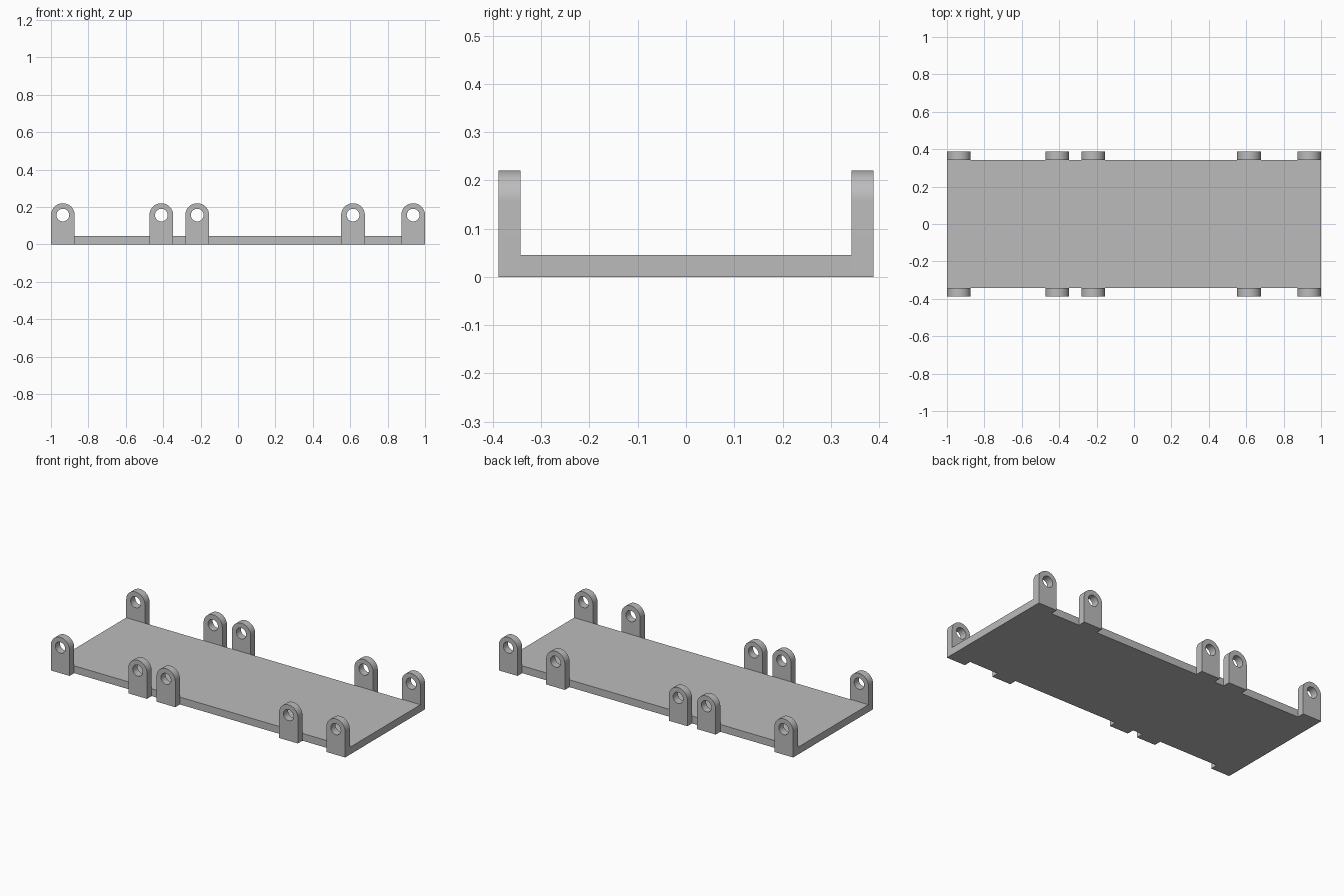
import bpy, bmesh, math
from mathutils import Vector

cube = bpy.data.objects.get("Cube")
if cube:
    bpy.data.objects.remove(cube, do_unlink=True)

# Single grey material
grey = bpy.data.materials.new("plain grey")
grey.use_nodes = True
colour = (0.5, 0.5, 0.5, 1)
grey.diffuse_color = colour
grey.node_tree.nodes["Principled BSDF"].inputs["Base Color"].default_value = colour

HALF_Y, LUG_Y = 0.343, 0.388      # plate edge and outer lug face
PLATE_H = 0.045
LUG_R, HOLE_R, HOLE_Z = 0.0635, 0.034, 0.157


def finish(bm, name):
    bmesh.ops.recalc_face_normals(bm, faces=bm.faces)
    mesh = bpy.data.meshes.new(name)
    bm.to_mesh(mesh)
    bm.free()
    mesh.materials.append(grey)
    obj = bpy.data.objects.new(name, mesh)
    bpy.context.collection.objects.link(obj)
    return obj


def arc(radius, start, end, count):
    angles = [start + (end - start) * i / count for i in range(count + 1)]
    return [(radius * math.cos(a), HOLE_Z + radius * math.sin(a)) for a in angles]


def add_loop(bm, points, y):
    verts = [bm.verts.new((x, y, z)) for x, z in points]
    return [bm.edges.new((v, verts[i - 1])) for i, v in enumerate(verts)]


def make_lug(name, x, y):
    # Round-topped outline with a round pin hole, extruded along y
    bm = bmesh.new()
    outline = [(-LUG_R, 0), (LUG_R, 0)] + arc(LUG_R, 0, math.pi, 24)
    hole = arc(HOLE_R, 0, math.tau, 32)[:-1]
    edges = add_loop(bm, outline, y) + add_loop(bm, hole, y)
    bmesh.ops.triangle_fill(bm, use_beauty=True, edges=edges, normal=Vector((0, -1, 0)))
    result = bmesh.ops.extrude_face_region(bm, geom=bm.faces[:], use_keep_orig=True)
    moved = [g for g in result["geom"] if isinstance(g, bmesh.types.BMVert)]
    bmesh.ops.translate(bm, verts=moved, vec=(0, LUG_Y - HALF_Y, 0))
    bmesh.ops.translate(bm, verts=bm.verts, vec=(x, 0, 0))
    lug = finish(bm, name)
    bpy.ops.object.select_all(action="DESELECT")
    lug.select_set(True)
    bpy.context.view_layer.objects.active = lug
    bpy.ops.object.shade_smooth_by_angle(angle=math.radians(30))


# Flat base plate
bm = bmesh.new()
bmesh.ops.create_cube(bm, size=1)
bmesh.ops.scale(bm, vec=(2, 2 * HALF_Y, PLATE_H), verts=bm.verts)
bmesh.ops.translate(bm, vec=(0, 0, PLATE_H / 2), verts=bm.verts)
finish(bm, "base_plate")

# Matching hinge lugs along both long edges
for i, x in enumerate((LUG_R - 1, -0.41, -0.218, 0.615, 1 - LUG_R), 1):
    make_lug(f"front_lug_{i}", x, -LUG_Y)
    make_lug(f"back_lug_{i}", x, HALF_Y)
